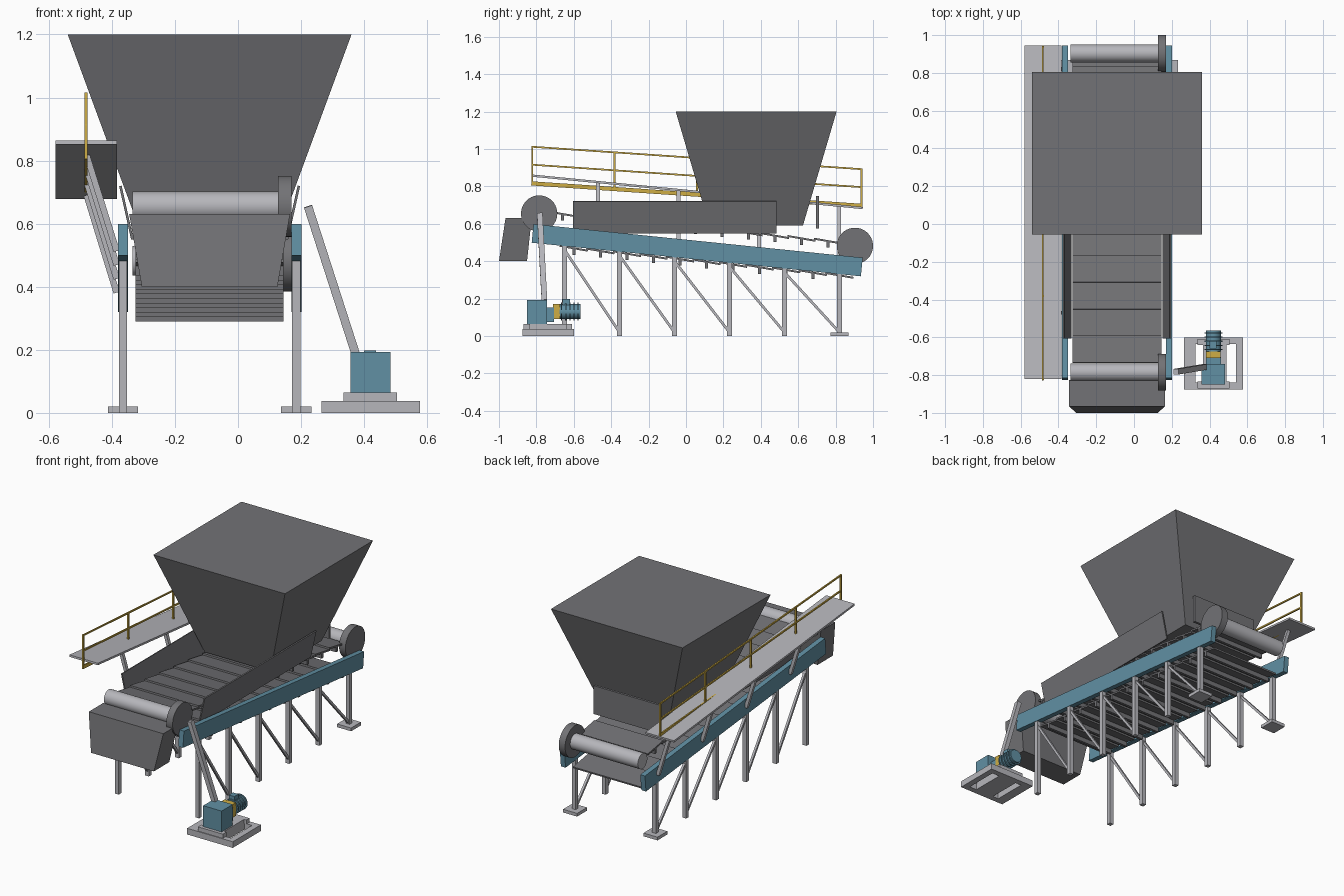
import bpy, bmesh, math
from mathutils import Vector, Matrix

cube = bpy.data.objects.get("Cube")
if cube:
    bpy.data.objects.remove(cube, do_unlink=True)


def material(name, rgb):
    m = bpy.data.materials.new(name)
    m.use_nodes = True
    m.diffuse_color = (*rgb, 1)
    m.node_tree.nodes["Principled BSDF"].inputs["Base Color"].default_value = (*rgb, 1)
    return m


DARK = material("dark_steel", (0.17, 0.17, 0.18))
LIGHT = material("light_steel", (0.47, 0.47, 0.50))
BLUE = material("blue_paint", (0.12, 0.28, 0.37))
YELLOW = material("yellow_paint", (0.62, 0.42, 0.06))

CX = -0.09          # centre line of the conveyor
SLOPE = -0.102      # fall of the conveyor towards the back


def finish(name, bm, mat):
    bmesh.ops.recalc_face_normals(bm, faces=bm.faces)
    me = bpy.data.meshes.new(name)
    bm.to_mesh(me)
    bm.free()
    me.materials.append(mat)
    ob = bpy.data.objects.new(name, me)
    bpy.context.collection.objects.link(ob)
    return ob


def add_box(bm, lo, hi):
    size = Vector(hi) - Vector(lo)
    mid = (Vector(hi) + Vector(lo)) / 2
    bmesh.ops.create_cube(bm, size=1, matrix=Matrix.Translation(mid) @ Matrix.Diagonal((*size, 1)))


def box(name, lo, hi, mat):
    bm = bmesh.new()
    add_box(bm, lo, hi)
    return finish(name, bm, mat)


def bar(name, a, b, w, h, mat):
    """Rectangular bar from a to b; w is its level width, h its other thickness."""
    a, b = Vector(a), Vector(b)
    along = (b - a).normalized()
    side = Vector((1, 0, 0)) if abs(along.x) < 0.1 else Vector((0, 1, 0))
    side = (side - along * side.dot(along)).normalized()
    up = along.cross(side)
    rot = Matrix((side * w, up * h, b - a)).transposed().to_4x4()
    bm = bmesh.new()
    bmesh.ops.create_cube(bm, size=1, matrix=Matrix.Translation((a + b) / 2) @ rot)
    return finish(name, bm, mat)


def loft(name, bottom, top, mat):
    """Solid between two level rectangles, each (x0, x1, y0, y1, z)."""
    bm = bmesh.new()
    rings = []
    for x0, x1, y0, y1, z in (bottom, top):
        rings.append([bm.verts.new((x, y, z)) for x, y in ((x0, y0), (x1, y0), (x1, y1), (x0, y1))])
    for ring in rings:
        bm.faces.new(ring)
    for i in range(4):
        j = (i + 1) % 4
        bm.faces.new((rings[0][i], rings[0][j], rings[1][j], rings[1][i]))
    return finish(name, bm, mat)


def cylinder(name, a, b, r, mat, sides=32):
    a, b = Vector(a), Vector(b)
    rot = (b - a).to_track_quat('Z', 'Y').to_matrix().to_4x4()
    bm = bmesh.new()
    bmesh.ops.create_cone(bm, cap_ends=True, segments=sides, radius1=r, radius2=r,
                          depth=(b - a).length, matrix=Matrix.Translation((a + b) / 2) @ rot)
    ob = finish(name, bm, mat)
    bpy.ops.object.select_all(action='DESELECT')
    ob.select_set(True)
    bpy.context.view_layer.objects.active = ob
    bpy.ops.object.shade_smooth_by_angle(angle=math.radians(40))
    return ob


def beam_z(y):
    return 0.465 + SLOPE * y


# Hopper, its rear plate and the discharge chute
loft("hopper", (-0.315, 0.135, 0.125, 0.625, 0.59), (-0.54, 0.36, -0.055, 0.805, 1.2), DARK)
box("hopper_rear_plate", (-0.315, 0.695, 0.575), (0.135, 0.71, 0.75), DARK)
loft("discharge_chute", (-0.305, 0.125, -1.0, -0.85, 0.4), (-0.345, 0.165, -0.965, -0.825, 0.63), DARK)

# Sloping beams, flared skirts, legs and braces on both sides
leg_ys = [-0.65 + 0.294 * i for i in range(6)]
for side, label in ((-1, "right"), (1, "left")):
    x = CX + side * 0.275
    bar(label + "_beam", (x, -0.82, beam_z(-0.82)), (x, 0.94, beam_z(0.94)), 0.032, 0.1, BLUE)
    xs = CX + side * 0.245
    bar(label + "_skirt", (xs, -0.06, 0.55), (xs + side * 0.038, -0.06, 0.72), 1.09, 0.008, DARK)
    for i, y in enumerate(leg_ys):
        top = beam_z(y) - 0.03
        bar(f"{label}_leg_{i}", (x, y, 0), (x, y, top), 0.026, 0.026, LIGHT)
        if i < 5:
            bar(f"{label}_brace_{i}", (x, y, top - 0.04), (x, leg_ys[i + 1], 0.02), 0.014, 0.014, LIGHT)
    y = leg_ys[-1]
    box(label + "_foot", (x - 0.048, y - 0.048, 0), (x + 0.048, y + 0.048, 0.02), LIGHT)

# Apron pans: overlapping tilted plates, each with a hanging rib
for run, y0, z0, count in (("upper", -0.66, 0.585, 11), ("lower", -0.6, 0.408, 11)):
    for i in range(count):
        y = y0 + 0.142 * i
        z = z0 + SLOPE * y
        bar(f"{run}_pan_{i}", (CX, y - 0.075, z + 0.013), (CX, y + 0.075, z - 0.013), 0.47, 0.01, DARK)
        box(f"{run}_rib_{i}", (CX - 0.235, y - 0.008, z - 0.035), (CX + 0.235, y + 0.008, z), DARK)

# Head and tail rollers with their drive wheels
for label, y, z in (("head", -0.785, 0.655), ("tail", 0.903, 0.482)):
    cylinder(label + "_roller", (-0.335, y, z), (0.13, y, z), 0.047, LIGHT)
    cylinder(label + "_wheel", (0.127, y, z), (0.17, y, z), 0.097, DARK, 40)

# Walkway with its struts
def walk_z(y):
    return 0.777 - 0.098 * y


bar("walkway", (-0.482, -0.82, walk_z(-0.82)), (-0.482, 0.945, walk_z(0.945)), 0.195, 0.012, LIGHT)
for i in range(4):
    y = -0.47 + 0.43 * i
    z = walk_z(y) - 0.006
    bar(f"walkway_strut_{i}", (-0.48, y, z), (-0.385, y, beam_z(y)), 0.02, 0.02, LIGHT)

# Railing: posts, two rails and a toe board
def rail_z(y, height):
    return 0.76 + height - 0.068 * y


for i in range(5):
    y = -0.822 + 0.44 * i
    bar(f"rail_post_{i}", (-0.482, y, rail_z(y, -0.01)), (-0.482, y, rail_z(y, 0.2)), 0.01, 0.01, YELLOW)
for label, height, h in (("toe_board", 0, 0.022), ("middle_rail", 0.1, 0.009), ("top_rail", 0.196, 0.009)):
    bar(label, (-0.482, -0.827, rail_z(-0.827, height)), (-0.482, 0.943, rail_z(0.943, height)), 0.008, h, YELLOW)

# Drive base: open frame with a raised plinth
bm = bmesh.new()
for x0, x1 in ((0.265, 0.325), (0.365, 0.49), (0.54, 0.577)):
    add_box(bm, (x0, -0.84, 0), (x1, -0.635, 0.038))
for y0, y1 in ((-0.875, -0.84), (-0.635, -0.6)):
    add_box(bm, (0.265, y0, 0), (0.577, y1, 0.038))
finish("drive_base", bm, LIGHT)
bm = bmesh.new()
add_box(bm, (0.335, -0.87, 0.038), (0.505, -0.835, 0.064))
add_box(bm, (0.335, -0.64, 0.038), (0.505, -0.61, 0.064))
add_box(bm, (0.365, -0.835, 0.038), (0.49, -0.64, 0.064))
finish("drive_plinth", bm, LIGHT)

# Gearbox, coupling and finned motor
MX, MZ = 0.42, 0.13
box("gearbox", (0.357, -0.85, 0.064), (0.483, -0.742, 0.193), BLUE)
box("gearbox_neck", (0.38, -0.742, 0.075), (0.46, -0.705, 0.152), BLUE)
box("coupling_guard", (0.382, -0.71, 0.09), (0.458, -0.675, 0.172), YELLOW)
cylinder("motor", (MX, -0.675, MZ), (MX, -0.565, MZ), 0.04, BLUE, 24)
for i in range(5):
    y = -0.665 + 0.022 * i
    cylinder(f"motor_fin_{i}", (MX, y - 0.003, MZ), (MX, y + 0.003, MZ), 0.048, BLUE, 24)
box("motor_terminal_box", (0.4, -0.66, 0.165), (0.437, -0.62, 0.198), BLUE)

# Inclined drive casing from gearbox to head roller
bar("drive_casing", (0.222, -0.782, 0.655), (0.372, -0.757, 0.19), 0.03, 0.027, LIGHT)
